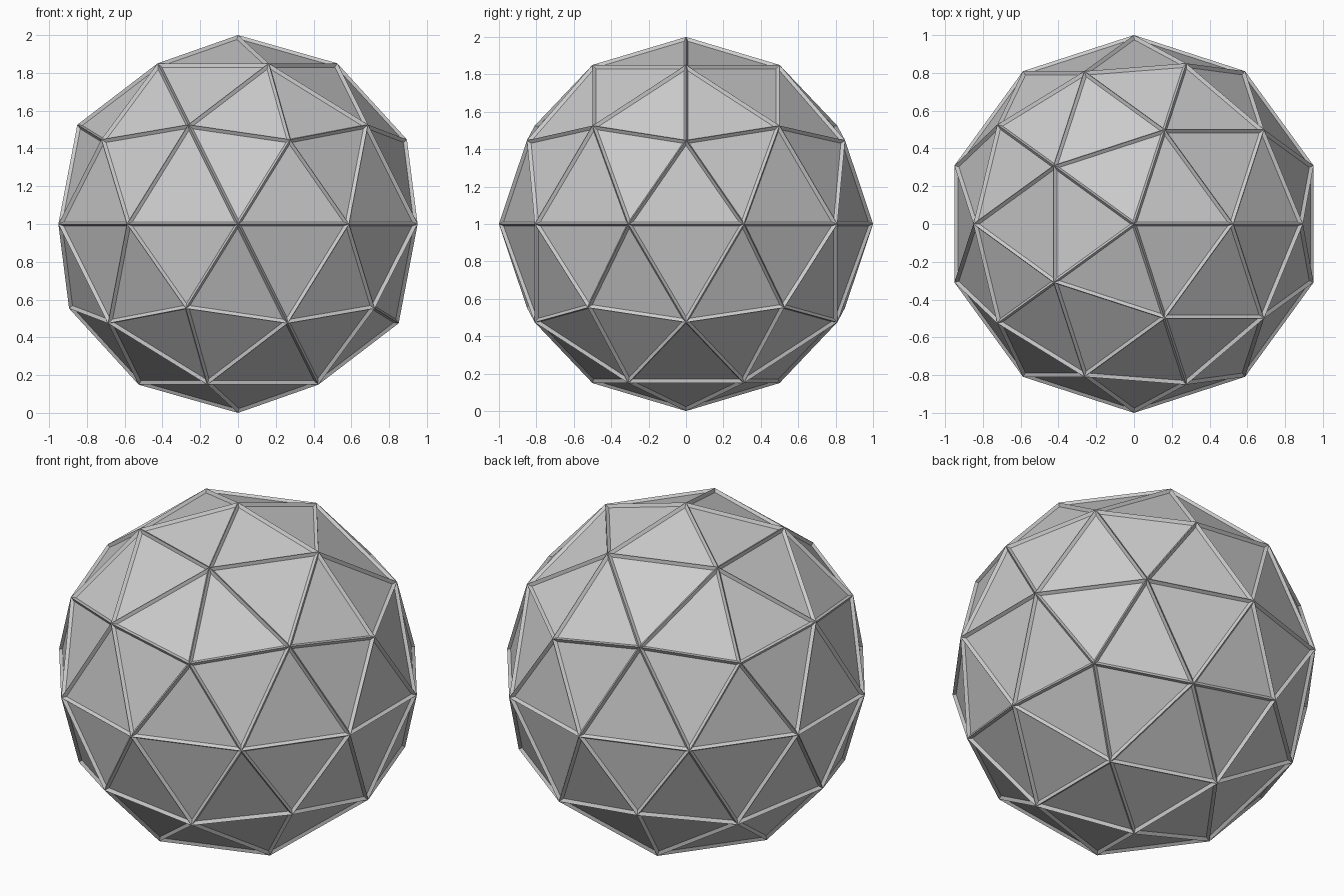
import bpy
import bmesh
from mathutils import Matrix

RADIUS = 1.0
FRAME_WIDTH = 0.014   # width of the sloped rim around each panel
PANEL_DEPTH = 0.016   # how far each panel sits below the ridges

cube = bpy.data.objects.get("Cube")
if cube:
    bpy.data.objects.remove(cube, do_unlink=True)


def make_material(name, color):
    mat = bpy.data.materials.new(name)
    mat.use_nodes = True
    mat.diffuse_color = color
    mat.node_tree.nodes["Principled BSDF"].inputs["Base Color"].default_value = color
    return mat


# Geodesic ball: 80 flat triangles resting on its lower pole
bm = bmesh.new()
bmesh.ops.create_icosphere(bm, subdivisions=2, radius=RADIUS,
                           matrix=Matrix.Translation((0, 0, RADIUS)))

# Sink every triangle, leaving thin sloped ridges along the edges
bmesh.ops.inset_individual(bm, faces=bm.faces[:], thickness=FRAME_WIDTH,
                           depth=-PANEL_DEPTH, use_even_offset=True)
for face in bm.faces:
    face.smooth = False

mesh = bpy.data.meshes.new("panelled_ball")
bm.to_mesh(mesh)
bm.free()

mesh.materials.append(make_material("light_grey", (0.6, 0.6, 0.6, 1.0)))
ball = bpy.data.objects.new("panelled_ball", mesh)
bpy.context.collection.objects.link(ball)
